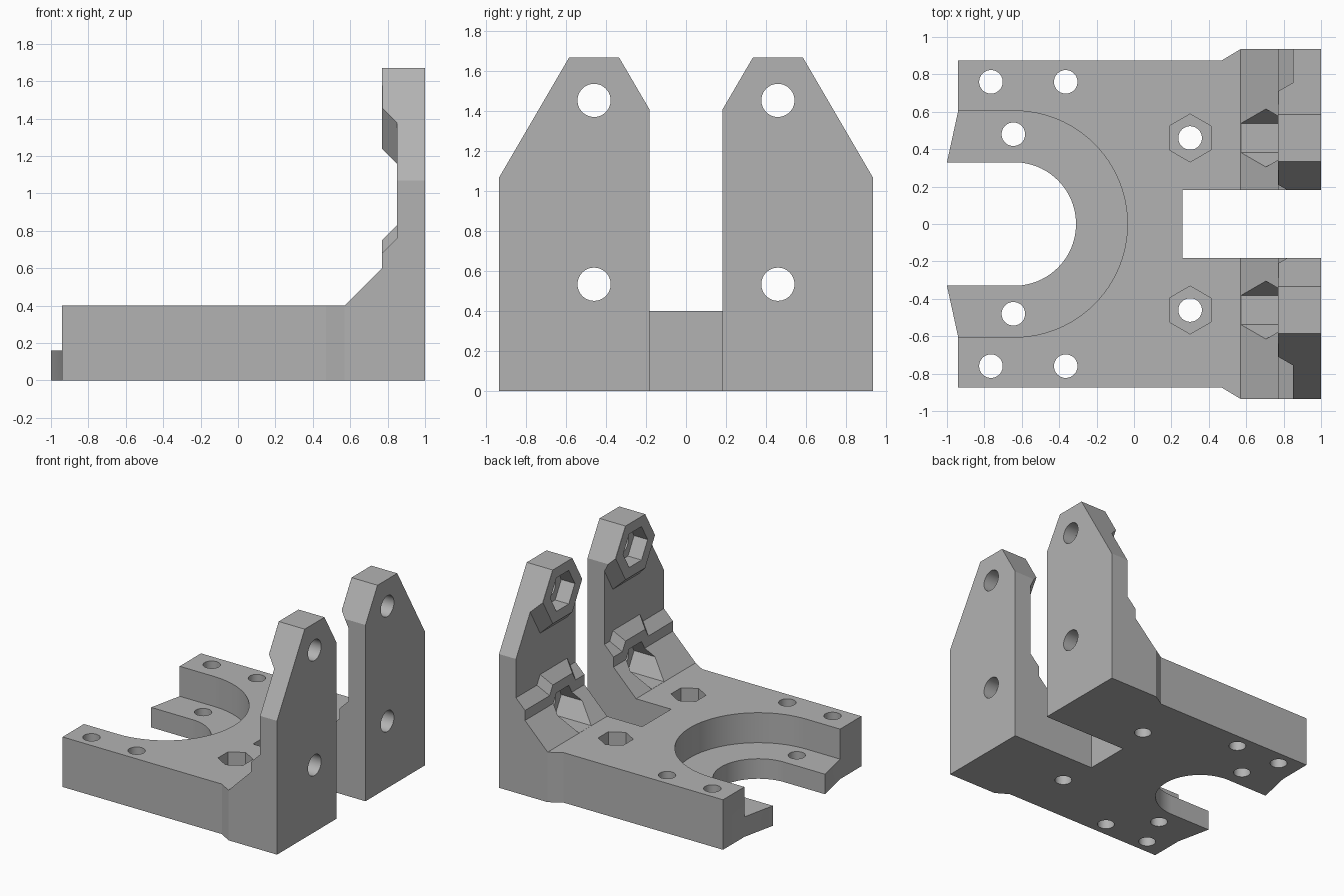
import bpy, bmesh, math
from mathutils import Vector

cube = bpy.data.objects.get("Cube")
if cube:
    bpy.data.objects.remove(cube, do_unlink=True)

# Plane axes: place a 2D point (a, b) at depth d
PLACE = {
    "x": lambda a, b, d: (d, a, b),   # profile in y-z
    "y": lambda a, b, d: (a, d, b),   # profile in x-z
    "z": lambda a, b, d: (a, b, d),   # profile in x-y
}


def loft(name, axis, ring_a, d_a, ring_b, d_b):
    """Closed solid between two matching outlines."""
    bm = bmesh.new()
    put = PLACE[axis]
    low = [bm.verts.new(put(*p, d_a)) for p in ring_a]
    high = [bm.verts.new(put(*p, d_b)) for p in ring_b]
    bm.faces.new(low)
    bm.faces.new(high)
    for i in range(len(low)):
        j = (i + 1) % len(low)
        bm.faces.new((low[i], low[j], high[j], high[i]))
    bmesh.ops.recalc_face_normals(bm, faces=bm.faces)
    mesh = bpy.data.meshes.new(name)
    bm.to_mesh(mesh)
    bm.free()
    obj = bpy.data.objects.new(name, mesh)
    bpy.context.scene.collection.objects.link(obj)
    return obj


def prism(name, axis, ring, d_a, d_b):
    return loft(name, axis, ring, d_a, ring, d_b)


def circle(cx, cy, r, sides=64, turn=0.0):
    steps = [math.tau * i / sides + turn for i in range(sides)]
    return [(cx + r * math.cos(t), cy + r * math.sin(t)) for t in steps]


def open_slot(cx, r, end):
    """Half circle facing +x with straight sides running to x = end."""
    arc = [math.pi * (i / 48 - 0.5) for i in range(49)]
    return [(end, -r)] + [(cx + r * math.cos(t), r * math.sin(t)) for t in arc] + [(end, r)]


def combine(target, tool, operation):
    """Apply a boolean and discard the tool."""
    mod = target.modifiers.new("combine", "BOOLEAN")
    mod.operation = operation
    mod.solver = "EXACT"
    mod.object = tool
    bpy.context.view_layer.update()
    graph = bpy.context.evaluated_depsgraph_get()
    mesh = bpy.data.meshes.new_from_object(target.evaluated_get(graph))
    target.modifiers.clear()
    target.data = mesh
    bpy.data.objects.remove(tool, do_unlink=True)


# Base plate with flared rear and a slot between the uprights
half = [(-1, 0.33), (-0.94, 0.605), (-0.94, 0.875), (0.47, 0.875),
        (0.57, 0.935), (1, 0.935), (1, 0.183), (0.26, 0.183)]
outline = half + [(x, -y) for x, y in reversed(half)]
bracket = prism("mounting_bracket", "z", outline, 0, 0.4)

# Stepped round recess, leaving a thin ledge around the open bore
combine(bracket, prism("recess", "z", open_slot(-0.64, 0.605, -1.2), 0.16, 0.6), "DIFFERENCE")
combine(bracket, prism("bore", "z", open_slot(-0.64, 0.33, -1.2), -0.2, 0.6), "DIFFERENCE")

BOLT_Y = 0.46
BOLT_Z = (0.535, 1.455)
COS30 = math.cos(math.pi / 6)
side_profile = [(0.57, 0), (0.57, 0.4), (0.77, 0.6), (0.77, 0.68),
                (0.85, 0.76), (0.85, 1.8), (1, 1.8), (1, 0)]

for s in (1, -1):
    # Upright wall with gusset foot
    upright = prism("upright", "y", side_profile, s * 0.183, s * 0.935)

    # Tapered hexagonal bosses around the bolts
    for z in BOLT_Z:
        boss = loft("boss", "x",
                    circle(s * BOLT_Y, z, 0.215 / COS30, 6), 0.77,
                    circle(s * BOLT_Y, z, 0.345 / COS30, 6), 0.9)
        combine(upright, boss, "UNION")

    # Trim to the clipped-corner outline
    trim = [(0.183, 0), (0.935, 0), (0.935, 1.07), (0.585, 1.67),
            (0.335, 1.67), (0.183, 1.41)]
    combine(upright, prism("trim", "x", [(s * y, z) for y, z in trim], 0.3, 1), "INTERSECT")
    combine(bracket, upright, "UNION")

    # Nut pockets and bolt holes through the upright
    for z in BOLT_Z:
        pocket = circle(s * BOLT_Y, z, 0.155, 6)
        combine(bracket, prism("nut_pocket", "x", pocket, 0.5, 0.89), "DIFFERENCE")
        hole = circle(s * BOLT_Y, z, 0.083, 48)
        combine(bracket, prism("bolt_hole", "x", hole, 0.8, 1.2), "DIFFERENCE")

    # Screw holes through the plate
    for x, y in ((-0.765, 0.76), (-0.365, 0.76), (-0.645, 0.48), (0.3, BOLT_Y)):
        hole = circle(x, s * y, 0.063, 40)
        combine(bracket, prism("screw_hole", "z", hole, -0.2, 0.6), "DIFFERENCE")

    # Hexagonal nut pocket in the plate
    pocket = circle(0.3, s * BOLT_Y, 0.128, 6, math.pi / 2)
    combine(bracket, prism("plate_pocket", "z", pocket, 0.25, 0.6), "DIFFERENCE")

# Smooth round walls, keep machined edges crisp
bracket.data.shade_smooth()
bracket.data.set_sharp_from_angle(angle=math.radians(25))

# Plain grey finish
grey = bpy.data.materials.new("plain_grey")
grey.use_nodes = True
colour = (0.45, 0.45, 0.45, 1)
grey.diffuse_color = colour
grey.node_tree.nodes["Principled BSDF"].inputs["Base Color"].default_value = colour
bracket.data.materials.clear()
bracket.data.materials.append(grey)
